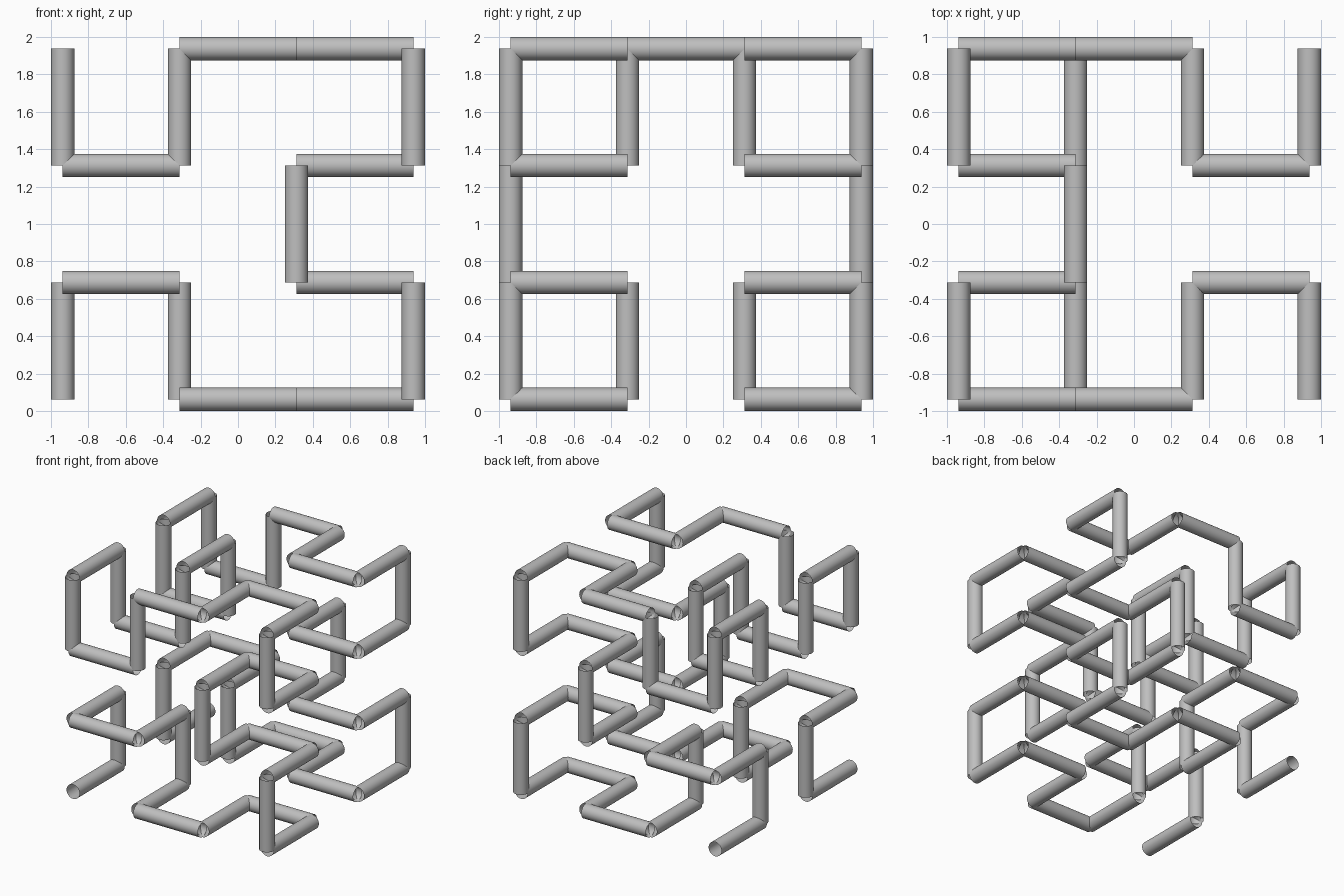
import bpy
import bmesh
from mathutils import Vector

STEP = 0.625      # spacing of the 4 x 4 x 4 lattice
RADIUS = 0.0625
SIDES = 32

cube = bpy.data.objects.get("Cube")
if cube:
    bpy.data.objects.remove(cube, do_unlink=True)

# Grey pipe material
grey = bpy.data.materials.new("pipe_grey")
grey.use_nodes = True
colour = (0.52, 0.52, 0.52, 1.0)
grey.diffuse_color = colour
grey.node_tree.nodes["Principled BSDF"].inputs["Base Color"].default_value = colour

# One open-ended pipe, shared by every segment
pipe = bpy.data.meshes.new("pipe")
bm = bmesh.new()
bmesh.ops.create_cone(bm, cap_ends=False, segments=SIDES, radius1=RADIUS,
                      radius2=RADIUS, depth=STEP)
for face in bm.faces:
    face.smooth = True
bm.to_mesh(pipe)
bm.free()
pipe.materials.append(grey)

X, Y, Z = Vector((1, 0, 0)), Vector((0, 1, 0)), Vector((0, 0, 1))


def octant(entry, p, q, r):
    """Eight lattice points of one folded loop that leaves along r."""
    points = [Vector(entry)]
    for move in (p, q, -p, r, p, -q, -p):
        points.append(points[-1] + move)
    return points


# Front half of the space-filling path, then its mirror image in reverse
half = (octant((0, 0, 0), Y, Z, X)
        + octant((2, 0, 0), Y, X, Z)
        + octant((2, 0, 2), Y, X, Z)
        + octant((1, 0, 3), -Z, -X, Y))
path = half + [Vector((p.x, 3 - p.y, p.z)) for p in reversed(half)]


def place(p):
    return Vector(((p.x - 1.5) * STEP, (p.y - 1.5) * STEP, p.z * STEP + RADIUS))


# A separate pipe for each step of the path
for number, (a, b) in enumerate(zip(path, path[1:]), 1):
    segment = bpy.data.objects.new(f"pipe_segment_{number:02d}", pipe)
    segment.location = (place(a) + place(b)) / 2
    segment.rotation_euler = (b - a).to_track_quat("Z", "Y").to_euler()
    bpy.context.collection.objects.link(segment)
